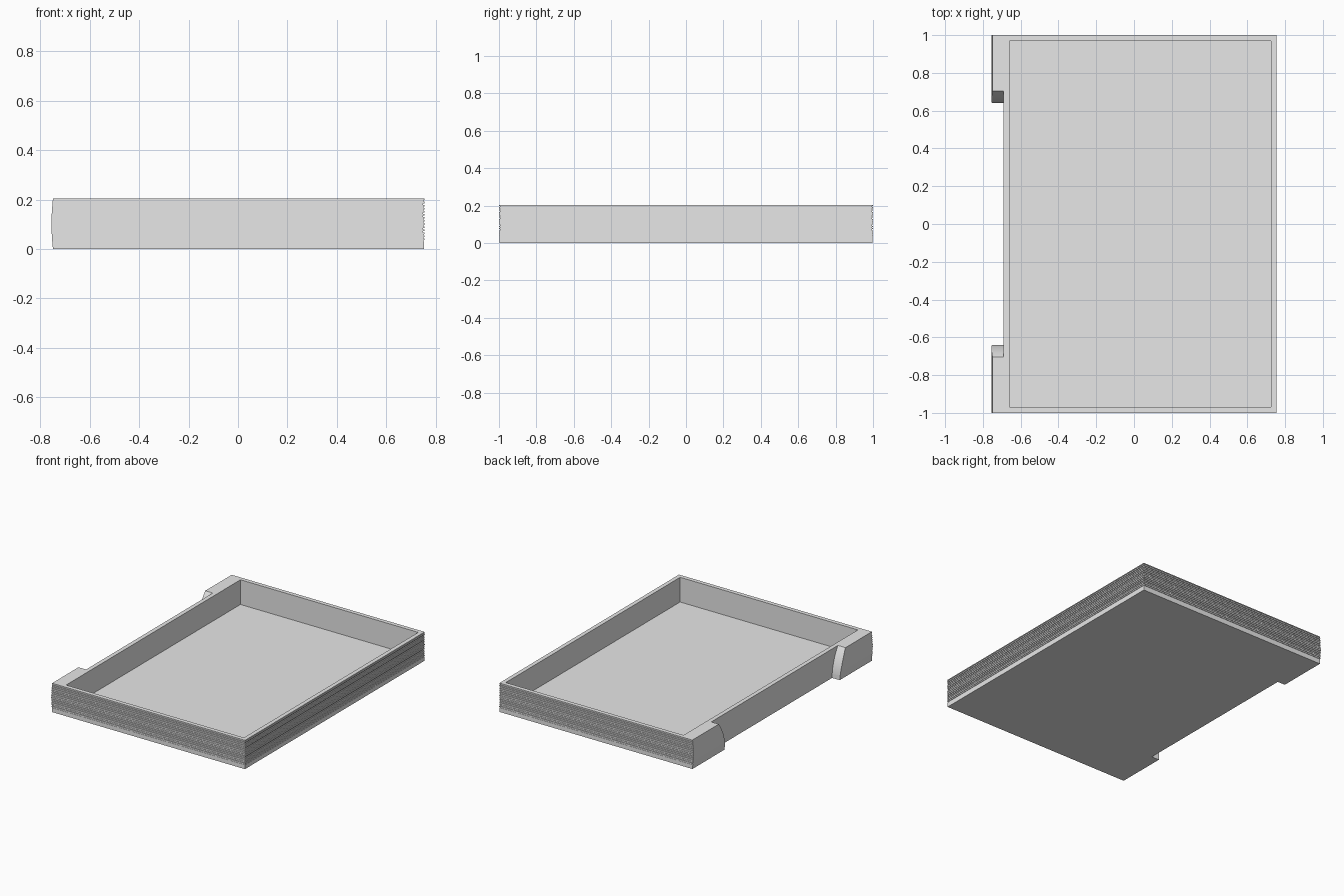
import bpy, bmesh, random, math

random.seed(4)
cube = bpy.data.objects.get("Cube")
if cube:
    bpy.data.objects.remove(cube, do_unlink=True)

HEIGHT, FLOOR, SHEETS = 0.204, 0.03, 28

grey = bpy.data.materials.new("plain grey")
grey.use_nodes = True
colour = (0.8, 0.8, 0.8, 1)
grey.diffuse_color = colour
grey.node_tree.nodes["Principled BSDF"].inputs["Base Color"].default_value = colour


def outline(z, inset):
    """Plan of the box at one height: bowed spine with a recessed middle."""
    t = z / HEIGHT
    right, depth = 0.755 - inset, 1 - inset
    spine = 0.749 + 0.006 * math.sin(math.pi * t)
    notch = 0.64 + 0.065 * t * t
    half = [(right, depth), (-spine, depth), (-spine, notch), (-0.69, notch)]
    return half + [(x, -y) for x, y in reversed(half)]


bm = bmesh.new()


def add_ring(points, z):
    return [bm.verts.new((x, y, z)) for x, y in points]


def loft(a, b):
    for i in range(len(a)):
        j = (i + 1) % len(a)
        bm.faces.new((a[i], a[j], b[j], b[i]))


# Smooth base slab, then stacked sheet edges of alternating depth
levels = [(0, 0.002), (FLOOR, 0.002)]
step = (HEIGHT - FLOOR) / SHEETS
for i in range(SHEETS):
    inset = random.uniform(0, 0.001) if i % 2 else random.uniform(0.003, 0.006)
    levels += [(FLOOR + i * step, inset), (FLOOR + (i + 1) * step, inset)]
rings = [add_ring(outline(z, inset), z) for z, inset in levels]
for lower, upper in zip(rings, rings[1:]):
    loft(lower, upper)
bm.faces.new(rings[0])

# Open cavity with a flat floor
cavity = [(0.725, 0.97), (-0.66, 0.97), (-0.66, -0.97), (0.725, -0.97)]
rim, floor = add_ring(cavity, HEIGHT), add_ring(cavity, FLOOR)
loft(rim, floor)
bm.faces.new(floor)

# Flat rim between the outer edge and the cavity
edges = [e for e in bm.edges if e.is_boundary]
bmesh.ops.triangle_fill(bm, edges=edges, use_beauty=True)
bmesh.ops.recalc_face_normals(bm, faces=bm.faces)

mesh = bpy.data.meshes.new("open_tray")
bm.to_mesh(mesh)
bm.free()
mesh.materials.append(grey)
tray = bpy.data.objects.new("open_tray", mesh)
bpy.context.collection.objects.link(tray)

# Soft shading on the bowed spine, crisp sheet edges
for obj in bpy.context.selected_objects:
    obj.select_set(False)
tray.select_set(True)
bpy.context.view_layer.objects.active = tray
bpy.ops.object.shade_smooth_by_angle(angle=math.radians(25))
